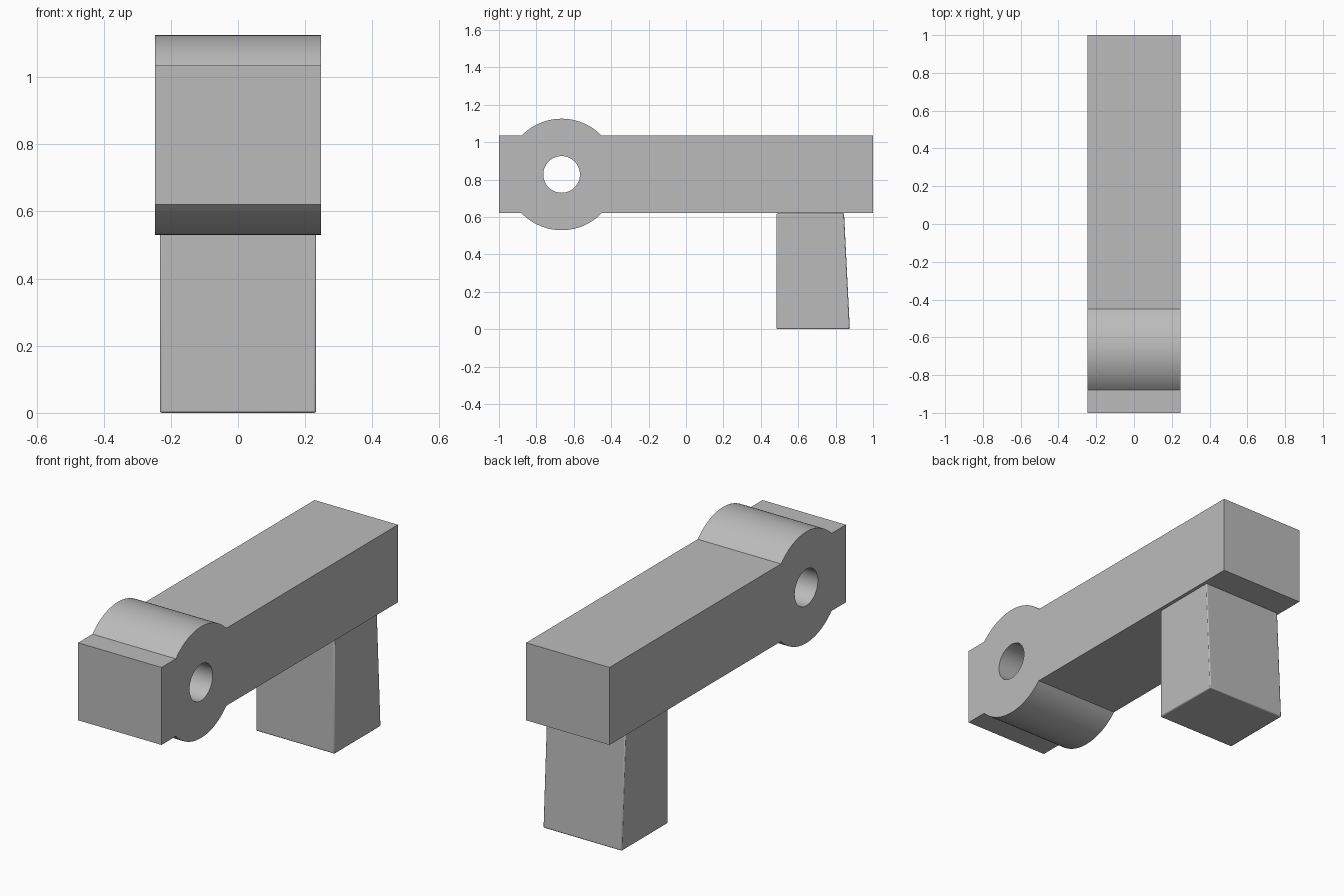
import bpy
import bmesh
from math import asin, cos, sin, pi, radians

cube = bpy.data.objects.get("Cube")
if cube:
    bpy.data.objects.remove(cube, do_unlink=True)

grey = bpy.data.materials.new("plain_grey")
grey.use_nodes = True
colour = (0.5, 0.5, 0.5, 1)
grey.diffuse_color = colour
grey.node_tree.nodes["Principled BSDF"].inputs["Base Color"].default_value = colour

# Shared dimensions
HALF_WIDTH = 0.247
BOTTOM, TOP = 0.62, 1.035
HUB_Y, HUB_Z = -0.665, (BOTTOM + TOP) / 2
HUB_RADIUS, HOLE_RADIUS = 0.298, 0.098


def arc(radius, start, end, steps):
    angles = [start + (end - start) * i / steps for i in range(steps + 1)]
    return [(HUB_Y + radius * cos(a), HUB_Z + radius * sin(a)) for a in angles]


def finish(bm, name):
    bmesh.ops.recalc_face_normals(bm, faces=bm.faces)
    mesh = bpy.data.meshes.new(name)
    bm.to_mesh(mesh)
    bm.free()
    mesh.materials.append(grey)
    obj = bpy.data.objects.new(name, mesh)
    bpy.context.collection.objects.link(obj)
    bpy.ops.object.select_all(action="DESELECT")
    obj.select_set(True)
    bpy.context.view_layer.objects.active = obj
    bpy.ops.object.shade_smooth_by_angle(angle=radians(30))
    return obj


def extrude_profile(name, loops, half_width):
    """Fill closed (y, z) loops, inner ones being holes, and extrude along x."""
    bm = bmesh.new()
    for loop in loops:
        verts = [bm.verts.new((-half_width, y, z)) for y, z in loop]
        for a, b in zip(verts, verts[1:] + verts[:1]):
            bm.edges.new((a, b))
    bmesh.ops.triangle_fill(bm, edges=bm.edges[:], use_beauty=True,
                            normal=(-1, 0, 0))
    result = bmesh.ops.extrude_face_region(bm, geom=bm.faces[:],
                                           use_keep_orig=True)
    moved = [g for g in result["geom"] if isinstance(g, bmesh.types.BMVert)]
    bmesh.ops.translate(bm, verts=moved, vec=(2 * half_width, 0, 0))
    return finish(bm, name)


# Bar with a round hub swelling and a bored pivot hole
swell = asin((TOP - BOTTOM) / 2 / HUB_RADIUS)
outline = [(1, BOTTOM), (1, TOP)]
outline += arc(HUB_RADIUS, swell, pi - swell, 28)
outline += [(-1, TOP), (-1, BOTTOM)]
outline += arc(HUB_RADIUS, pi + swell, 2 * pi - swell, 28)
hole = arc(HOLE_RADIUS, 0, 2 * pi, 48)[:-1]
extrude_profile("arm_with_hub", [outline, hole], HALF_WIDTH)

# Leg with a slightly raked back face and softened edges
leg_profile = [(0.484, 0), (0.876, 0), (0.845, BOTTOM), (0.484, BOTTOM)]
leg = extrude_profile("leg", [leg_profile], 0.233)
bevel = leg.modifiers.new("soft_edges", "BEVEL")
bevel.width = 0.006
bevel.segments = 2
bevel.limit_method = "ANGLE"
